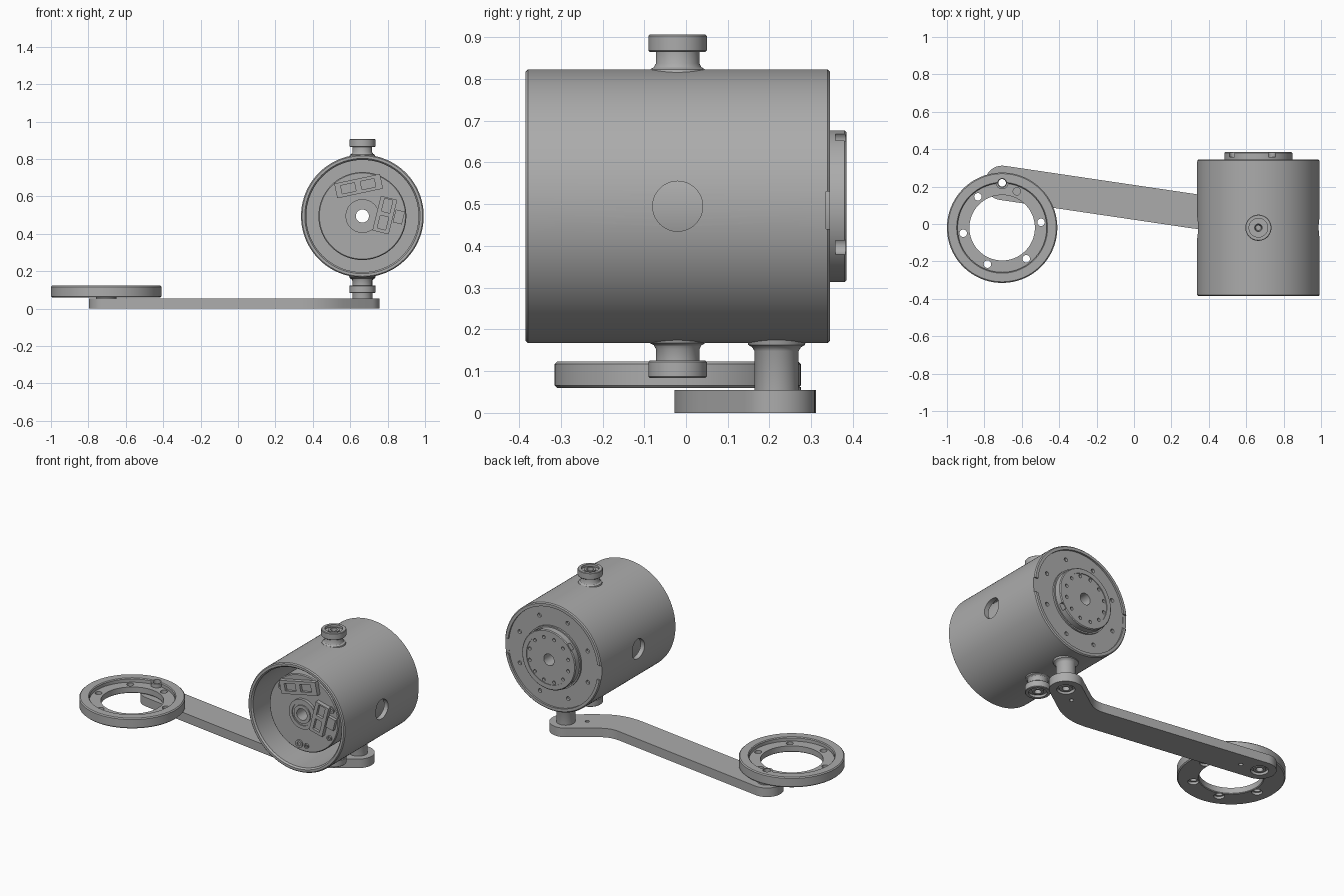
import bpy, bmesh
from math import sin, cos, pi, radians
from mathutils import Matrix, Vector

if "Cube" in bpy.data.objects:
    bpy.data.objects.remove(bpy.data.objects["Cube"])

grey = bpy.data.materials.new("machined_grey")
grey.use_nodes = True
COLOR = (0.41, 0.41, 0.41, 1)
grey.diffuse_color = COLOR
grey.node_tree.nodes["Principled BSDF"].inputs["Base Color"].default_value = COLOR

AX, AZ = 0.665, 0.495          # motor axis
KNOB_Y, POST_Y = -0.02, 0.217
RING = Vector((-0.705, -0.02, 0))
TO_Y = Matrix.Rotation(-pi / 2, 4, 'X')
TO_X = Matrix.Rotation(pi / 2, 4, 'Y')


def finish(name, bm):
    bmesh.ops.recalc_face_normals(bm, faces=bm.faces)
    mesh = bpy.data.meshes.new(name)
    bm.to_mesh(mesh)
    bm.free()
    ob = bpy.data.objects.new(name, mesh)
    mesh.materials.append(grey)
    bpy.context.collection.objects.link(ob)
    return ob


def lathe(name, profile, matrix, steps=96):
    """Revolve a closed (radius, height) outline about local z."""
    bm = bmesh.new()
    rows = [[bm.verts.new((r * cos(a), r * sin(a), h)) for r, h in profile]
            for a in (2 * pi * i / steps for i in range(steps))]
    n = len(profile)
    for i, row in enumerate(rows):
        nxt = rows[(i + 1) % steps]
        for j in range(n):
            k = (j + 1) % n
            bm.faces.new((row[j], row[k], nxt[k], nxt[j]))
    bm.transform(matrix)
    return finish(name, bm)


def rod(name, pos, r, depth, turn=Matrix(), sides=32):
    bm = bmesh.new()
    bmesh.ops.create_cone(bm, cap_ends=True, segments=sides, radius1=r, radius2=r,
                          depth=depth, matrix=Matrix.Translation(pos) @ turn)
    return finish(name, bm)


def block(name, pos, size, tilt=0):
    bm = bmesh.new()
    bmesh.ops.create_cube(bm, size=1)
    bm.transform(Matrix.Translation(pos) @ Matrix.Rotation(radians(-tilt), 4, 'Y')
                 @ Matrix.Diagonal((*size, 1)))
    return finish(name, bm)


def cut(ob, *cutters):
    for c in cutters:
        mod = ob.modifiers.new("cut", 'BOOLEAN')
        mod.object, mod.operation, mod.solver = c, 'DIFFERENCE', 'EXACT'
        with bpy.context.temp_override(object=ob, active_object=ob):
            bpy.ops.object.modifier_apply(modifier=mod.name)
        bpy.data.objects.remove(c)


def polar(r, deg, y):
    a = radians(deg)
    return (AX + r * cos(a), y, AZ + r * sin(a))


# Housing: open-front tube, recessed back plate, output hub and motor core
housing = lathe("motor_housing", [
    (0.322, -0.385), (0.328, -0.379), (0.328, 0.339), (0.322, 0.345),
    (0.305, 0.345), (0.305, 0.334), (0.19, 0.334), (0.19, 0.345), (0.182, 0.345),
    (0.182, 0.38), (0.177, 0.385), (0.15, 0.385), (0.15, 0.381), (0.035, 0.381),
    (0.035, -0.33), (0.055, -0.33), (0.055, -0.322), (0.068, -0.322), (0.068, -0.328),
    (0.09, -0.328), (0.09, -0.31), (0.23, -0.31), (0.235, -0.305), (0.235, 0.28),
    (0.30, 0.28), (0.30, -0.375), (0.308, -0.385)],
    Matrix.Translation((AX, 0, AZ)) @ TO_Y, 128)

# Side openings and rim notches on both sides
for s in (-1, 1):
    cut(housing,
        rod("side_opening", (AX + s * 0.33, KNOB_Y, AZ), 0.06, 0.12, TO_X, 48),
        block("rim_notch", (AX + s * 0.32, 0.345, AZ - 0.01), (0.05, 0.02, 0.09)))

# Screw holes in back plate and hub, pockets on the hub edge
for i in range(8):
    cut(housing, rod("plate_hole", polar(0.25, 22 + 45 * i, 0.334), 0.012, 0.03, TO_Y, 16))
for i in range(12):
    cut(housing, rod("hub_hole", polar(0.135, 15 + 30 * i, 0.38), 0.01, 0.03, TO_Y, 16))
for deg in (66, 141, 220, 327):
    cut(housing, rod("hub_pocket", polar(0.172, deg, 0.37), 0.022, 0.024, TO_Y, 24))

parts = [housing]

# Sockets on the front face of the motor
FACE = -0.31
wide = block("wide_socket", (0.645, FACE - 0.012, 0.655), (0.25, 0.03, 0.08), 12)
cut(wide, *[block("socket_hole", (0.645 + d, FACE - 0.025, 0.655 + d * 0.21),
                  (0.075, 0.03, 0.045), 12) for d in (-0.055, 0.05)])
tall = block("tall_socket", (0.785, FACE - 0.012, 0.5), (0.09, 0.03, 0.19), -14)
cut(tall, *[block("socket_hole", (0.785 + d * 0.25, FACE - 0.025, 0.5 + d),
                  (0.045, 0.03, 0.07), -14) for d in (-0.04, 0.05)])
parts += [wide, tall, block("small_socket", (0.86, FACE - 0.008, 0.49), (0.05, 0.025, 0.07), -14)]

# Screws on the front face of the motor
for x, z, r in ((0.515, 0.625, 0.022), (0.85, 0.565, 0.022), (0.84, 0.39, 0.016),
                (0.635, 0.302, 0.024), (0.685, 0.30, 0.015)):
    parts.append(lathe("face_screw", [(r * 0.5, 0), (r, 0), (r, 0.008), (r * 0.5, 0.008)],
                       Matrix.Translation((x, FACE, z)) @ TO_Y.inverted(), 24))

# Mirrored knobs above and below the housing
for name, s in (("top_knob", 1), ("bottom_knob", -1)):
    parts.append(lathe(name, [
        (0.012, 0.30), (0.07, 0.315), (0.066, 0.328), (0.057, 0.333), (0.052, 0.342),
        (0.052, 0.37), (0.067, 0.37), (0.07, 0.373), (0.07, 0.408), (0.067, 0.411),
        (0.05, 0.411), (0.05, 0.397), (0.032, 0.397), (0.032, 0.405), (0.02, 0.405)],
        Matrix.Translation((AX, KNOB_Y, AZ)) @ Matrix.Diagonal((1, 1, s, 1)), 48))

# Post joining housing and arm
parts.append(lathe("arm_post", [(0.015, 0.03), (0.053, 0.03), (0.053, 0.148), (0.058, 0.157),
                                (0.068, 0.163), (0.072, 0.18), (0.015, 0.18)],
                   Matrix.Translation((AX, POST_Y, 0)), 48))

# Arm: straight run, smooth bend, rounded ends
start, bend, end = Vector((-0.705, 0.22)), Vector((0.43, 0.052)), Vector((AX, POST_Y))
u, v = (bend - start).normalized(), (end - bend).normalized()
p, q = bend - u * 0.1, bend + v * 0.1
centre = [(start, u)]
for i in range(9):
    t = i / 8
    pos = p * (1 - t) ** 2 + bend * 2 * t * (1 - t) + q * t * t
    centre.append((pos, u.lerp(v, t).normalized()))
centre.append((end, v))
W = 0.092


def side(d):
    return Vector((-d.y, d.x))


def cap(c, d):
    """Half circle from the right-hand edge round to the left-hand edge."""
    return [c + W * (d * sin(pi * i / 20) - side(d) * cos(pi * i / 20)) for i in range(1, 20)]


outline = [c - side(d) * W for c, d in centre] + cap(end, v)
outline += [c + side(d) * W for c, d in reversed(centre)] + cap(start, -u)
bm = bmesh.new()
base = bm.faces.new([bm.verts.new((pt.x, pt.y, 0)) for pt in outline])
top = bmesh.ops.extrude_face_region(bm, geom=[base])["geom"]
bmesh.ops.translate(bm, vec=(0, 0, 0.055), verts=[g for g in top if isinstance(g, bmesh.types.BMVert)])
arm = finish("link_arm", bm)
for c, d in ((start, u), (end, -v)):
    small = c + d * 0.12
    cut(arm, rod("counterbore", (c.x, c.y, 0), 0.05, 0.036),
        rod("bolt_hole", (c.x, c.y, 0.03), 0.022, 0.1),
        rod("pin_hole", (small.x, small.y, 0.03), 0.012, 0.1, sides=16))
    parts.append(lathe("bolt_bush", [(0.02, 0.005), (0.036, 0.005), (0.036, 0.03), (0.02, 0.03)],
                       Matrix.Translation((c.x, c.y, 0)), 32))
parts.append(arm)

# Mounting ring with stepped top
ring = lathe("mounting_ring", [
    (0.175, 0.064), (0.179, 0.06), (0.289, 0.06), (0.295, 0.066), (0.295, 0.117),
    (0.289, 0.123), (0.243, 0.123), (0.238, 0.118), (0.238, 0.098), (0.175, 0.098)],
    Matrix.Translation(RING), 128)
for i in range(6):
    a = radians(8 + 60 * i)
    pos = RING + Vector((cos(a), sin(a), 0)) * 0.21
    cut(ring, rod("ring_hole", pos + Vector((0, 0, 0.09)), 0.02, 0.1, sides=24),
        rod("ring_counterbore", pos + Vector((0, 0, 0.06)), 0.03, 0.03, sides=24))
cut(ring, rod("pivot_hole", (start.x, start.y, 0.09), 0.024, 0.1))
parts.append(ring)
parts.append(lathe("ring_pivot", [(0.023, 0.05), (0.055, 0.05), (0.055, 0.062), (0.034, 0.062),
                                  (0.034, 0.121), (0.023, 0.121)],
                   Matrix.Translation((start.x, start.y, 0)), 32))

# Smooth the round surfaces while keeping edges crisp
bpy.ops.object.select_all(action='DESELECT')
for ob in parts:
    ob.select_set(True)
bpy.context.view_layer.objects.active = housing
bpy.ops.object.shade_smooth_by_angle(angle=radians(30))
